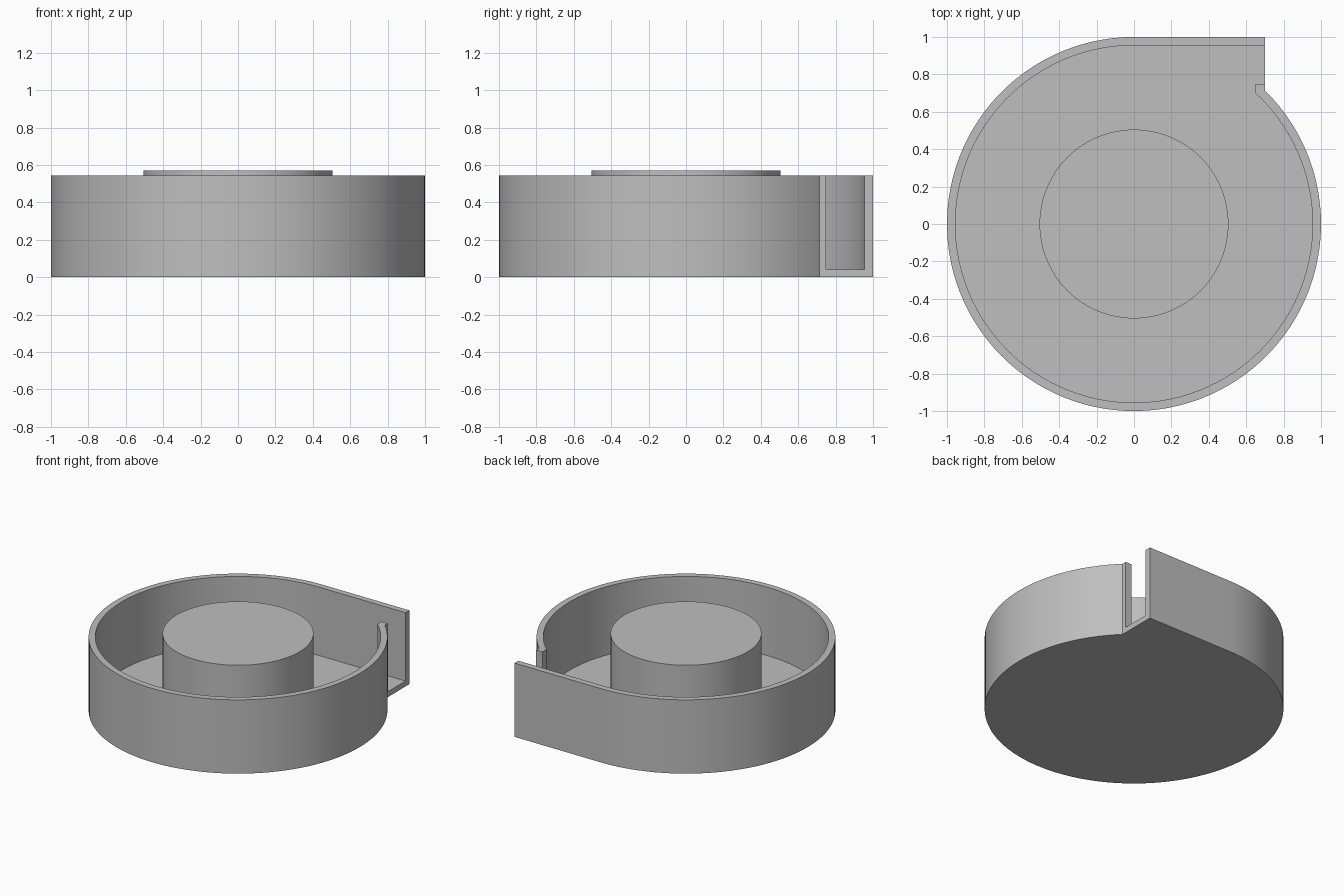
import bpy
import bmesh
from math import sin, cos, asin, pi, radians, sqrt

if "Cube" in bpy.data.objects:
    bpy.data.objects.remove(bpy.data.objects["Cube"], do_unlink=True)

FLOOR, RIM, HUB_TOP = 0.04, 0.545, 0.57
R_OUT, R_IN, R_HUB = 1.0, 0.955, 0.505
MOUTH, LIP_X, LIP_Y = 0.70, 0.65, 0.748

grey = bpy.data.materials.new("plain grey")
grey.use_nodes = True
colour = (0.52, 0.52, 0.52, 1)
grey.diffuse_color = colour
grey.node_tree.nodes["Principled BSDF"].inputs["Base Color"].default_value = colour


def arc(radius, end_x, steps=96):
    """Counter-clockwise arc from the back of the circle round to x = end_x."""
    start, end = pi / 2, 2 * pi + pi / 2 - asin(end_x / radius)
    angles = [start + (end - start) * i / steps for i in range(steps + 1)]
    return [(radius * cos(a), radius * sin(a)) for a in angles]


def prism(name, outline, z0, z1):
    """Extrude a closed outline between two heights."""
    bm = bmesh.new()
    base = bm.faces.new([bm.verts.new((x, y, z0)) for x, y in outline])
    top = bmesh.ops.extrude_face_region(bm, geom=[base], use_keep_orig=True)
    verts = [v for v in top["geom"] if isinstance(v, bmesh.types.BMVert)]
    bmesh.ops.translate(bm, vec=(0, 0, z1 - z0), verts=verts)
    bmesh.ops.recalc_face_normals(bm, faces=bm.faces)
    mesh = bpy.data.meshes.new(name)
    bm.to_mesh(mesh)
    bm.free()
    mesh.materials.append(grey)
    obj = bpy.data.objects.new(name, mesh)
    bpy.context.collection.objects.link(obj)
    bpy.ops.object.select_all(action="DESELECT")
    obj.select_set(True)
    bpy.context.view_layer.objects.active = obj
    bpy.ops.object.shade_smooth_by_angle(angle=radians(30))
    return obj


outer = arc(R_OUT, MOUTH)
inner = arc(R_IN, LIP_X)

# Floor plate: round with a straight outlet on the back left
prism("floor_plate", outer + [(MOUTH, R_OUT)], 0, FLOOR)

# Scroll wall: open at the outlet, with a small lip at its free end
lip = [(MOUTH, LIP_Y), (LIP_X, LIP_Y)]
wall = [(MOUTH, R_OUT)] + outer + lip + inner[::-1] + [(MOUTH, R_IN)]
prism("scroll_wall", wall, FLOOR, RIM)

# Central hub, standing slightly above the rim
hub = [(R_HUB * cos(2 * pi * i / 96), R_HUB * sin(2 * pi * i / 96)) for i in range(96)]
prism("centre_hub", hub, FLOOR, HUB_TOP)
